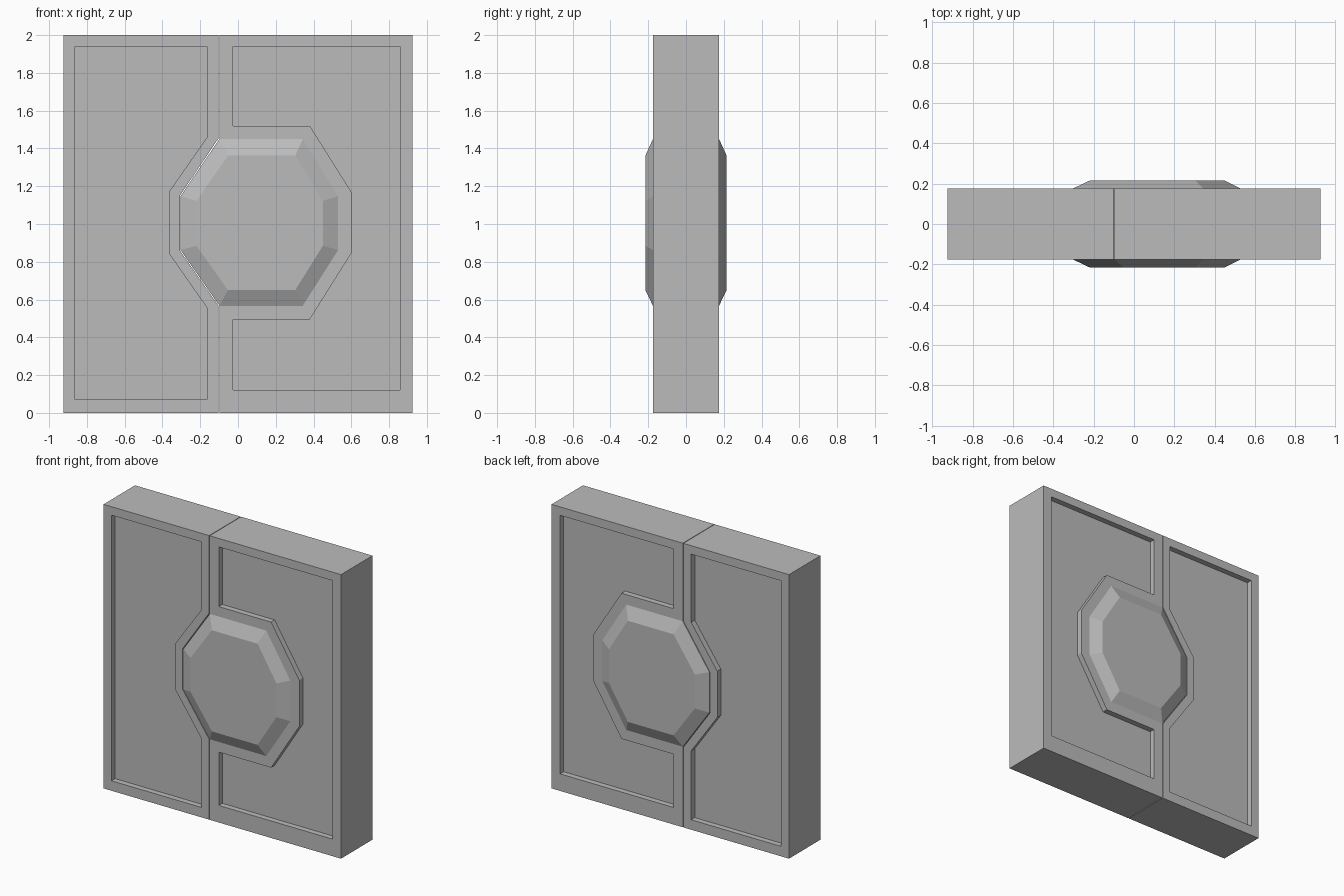
import bpy, bmesh

if "Cube" in bpy.data.objects:
    bpy.data.objects.remove(bpy.data.objects["Cube"])

HALF = 0.175      # half thickness of the slab
RECESS = 0.04     # depth of the sunken panels
DOME = 0.215      # outer face of the raised boss

metal = bpy.data.materials.new("grey metal")
metal.diffuse_color = (0.5, 0.5, 0.5, 1)
metal.use_nodes = True
metal.node_tree.nodes["Principled BSDF"].inputs["Base Color"].default_value = metal.diffuse_color


def loft(bm, layers, cap_start=True):
    """Join (outline, y) layers of equal point count into a solid."""
    rings = [[bm.verts.new((x, y, z)) for x, z in pts] for pts, y in layers]
    n = len(rings[0])
    for a, b in zip(rings, rings[1:]):
        for i in range(n):
            j = (i + 1) % n
            bm.faces.new((a[i], a[j], b[j], b[i]))
    if cap_start:
        bm.faces.new(rings[0])
    bm.faces.new(rings[-1])


def make(name, solids, cap_start=True):
    bm = bmesh.new()
    for layers in solids:
        loft(bm, layers, cap_start)
    bmesh.ops.recalc_face_normals(bm, faces=bm.faces)
    mesh = bpy.data.meshes.new(name)
    bm.to_mesh(mesh)
    bm.free()
    mesh.materials.append(metal)
    obj = bpy.data.objects.new(name, mesh)
    bpy.context.collection.objects.link(obj)
    return obj


def make_leaf(name, outline, panel):
    """Slab with the same sunken panel on the front and the back."""
    leaf = make(name, [[(outline, -HALF), (outline, HALF)]])
    cutter = make(name + "_panel_cutter",
                  [[(panel, s * (HALF - RECESS)), (panel, s * (HALF + 0.1))] for s in (-1, 1)])
    cutter.hide_render = True
    cutter.hide_viewport = True
    cut = leaf.modifiers.new("sunken_panels", "BOOLEAN")
    cut.operation = "DIFFERENCE"
    cut.solver = "EXACT"
    cut.object = cutter


# Left leaf, notched around the boss
make_leaf("left_leaf",
          [(-0.925, 0), (-0.102, 0), (-0.102, 0.565), (-0.308, 0.86),
           (-0.308, 1.15), (-0.102, 1.455), (-0.102, 2), (-0.925, 2)],
          [(-0.863, 0.07), (-0.163, 0.07), (-0.163, 0.555), (-0.366, 0.845),
           (-0.366, 1.17), (-0.163, 1.46), (-0.163, 1.94), (-0.863, 1.94)])

# Right leaf, with a tongue that fills the notch
make_leaf("right_leaf",
          [(0.925, 0), (-0.098, 0), (-0.098, 0.567), (-0.304, 0.862),
           (-0.304, 1.148), (-0.098, 1.45), (-0.098, 2), (0.925, 2)],
          [(-0.027, 0.12), (0.858, 0.12), (0.858, 1.94), (-0.027, 1.94), (-0.027, 1.52),
           (0.38, 1.52), (0.6, 1.17), (0.6, 0.845), (0.38, 0.495), (-0.027, 0.495)])

# Raised eight-sided boss on both faces
base = [(-0.098, 0.567), (0.343, 0.567), (0.53, 0.862), (0.53, 1.148),
        (0.343, 1.45), (-0.098, 1.45), (-0.304, 1.148), (-0.304, 0.862)]
top = [(-0.053, 0.65), (0.303, 0.65), (0.45, 0.885), (0.45, 1.122),
       (0.303, 1.362), (-0.053, 1.362), (-0.22, 1.122), (-0.22, 0.885)]
for side, s in (("front", -1), ("back", 1)):
    boss = make(side + "_boss", [[(base, s * HALF), (top, s * DOME)]])
